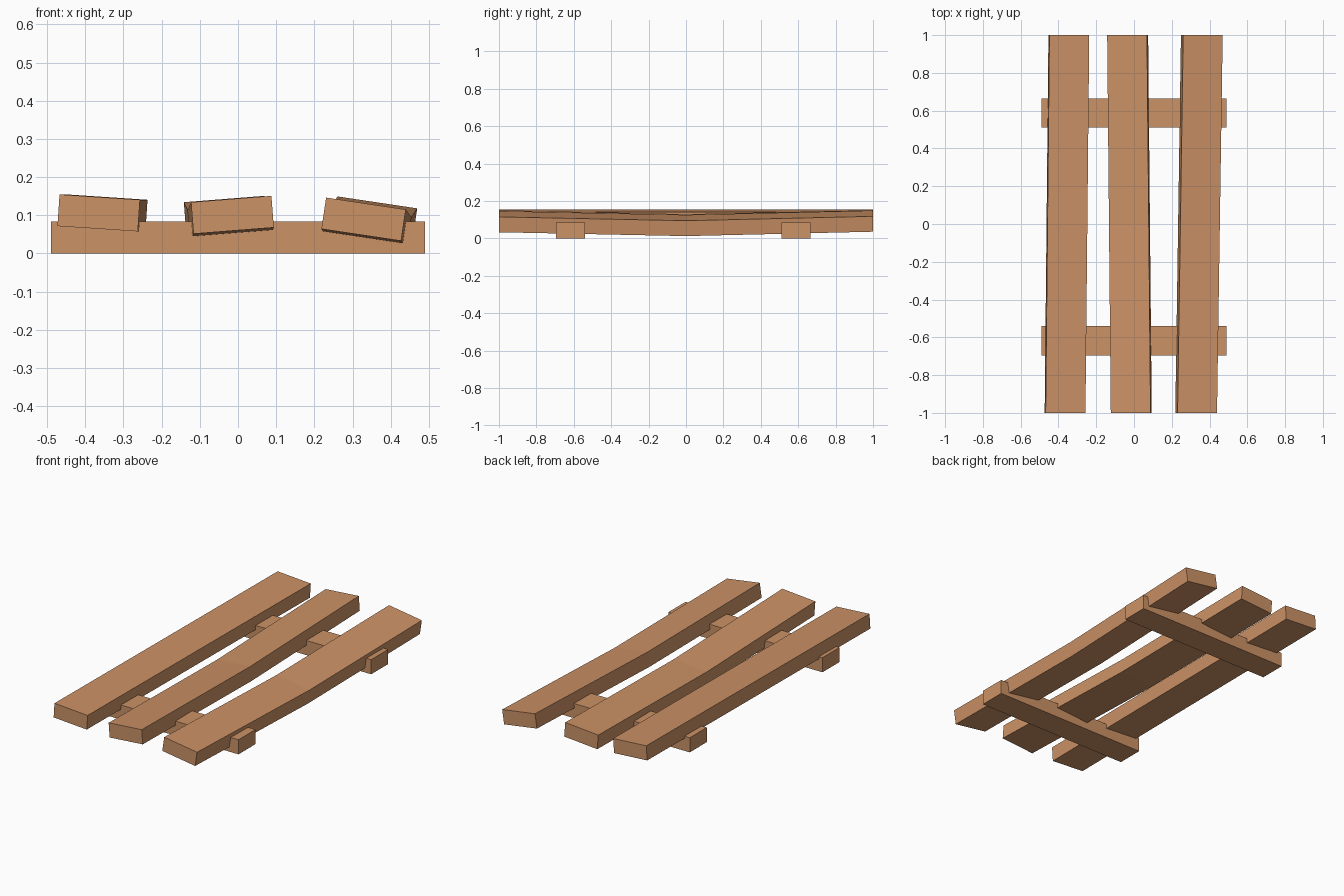
import bpy
import bmesh
from math import radians
from mathutils import Matrix, Vector

cube = bpy.data.objects.get("Cube")
if cube:
    bpy.data.objects.remove(cube, do_unlink=True)

wood = bpy.data.materials.new("warm_wood")
wood.use_nodes = True
colour = (0.604, 0.287, 0.133, 1)
wood.diffuse_color = colour
wood.node_tree.nodes["Principled BSDF"].inputs["Base Color"].default_value = colour


def beam(name, size, centre, tilt=0, skew=(0, 0), sag=0):
    """Box beam, tilted about its length, skewed along y and sagging at mid-length."""
    bm = bmesh.new()
    bmesh.ops.create_cube(bm, size=1, matrix=Matrix.Diagonal((*size, 1)))
    if sag:
        bmesh.ops.bisect_plane(bm, geom=bm.verts[:] + bm.edges[:] + bm.faces[:],
                               plane_co=(0, 0, 0), plane_no=(0, 1, 0))
    bmesh.ops.rotate(bm, verts=bm.verts, matrix=Matrix.Rotation(radians(-tilt), 3, 'Y'))
    for v in bm.verts:
        along = v.co.y / size[1]
        v.co.x += skew[0] * along
        v.co.z += skew[1] * along - sag * (1 - 2 * abs(along))
    bmesh.ops.translate(bm, verts=bm.verts, vec=Vector(centre))
    bmesh.ops.recalc_face_normals(bm, faces=bm.faces)
    mesh = bpy.data.meshes.new(name)
    bm.to_mesh(mesh)
    bm.free()
    mesh.materials.append(wood)
    bpy.context.collection.objects.link(bpy.data.objects.new(name, mesh))


# Crossbars resting on the ground
beam("front_crossbar", (0.98, 0.155, 0.084), (0, -0.618, 0.042))
beam("back_crossbar", (0.98, 0.155, 0.084), (0, 0.588, 0.042))

# Uneven planks; two of them sag in the middle
plank = (0.211, 2, 0.083)
beam("right_plank", plank, (-0.355, 0, 0.106), -3.8, (0.02, 0))
beam("middle_plank", plank, (-0.024, 0, 0.101), 4.5, (-0.019, 0), 0.021)
beam("left_plank", plank, (0.344, 0, 0.091), -8.5, (0.03, 0.003), 0.022)
